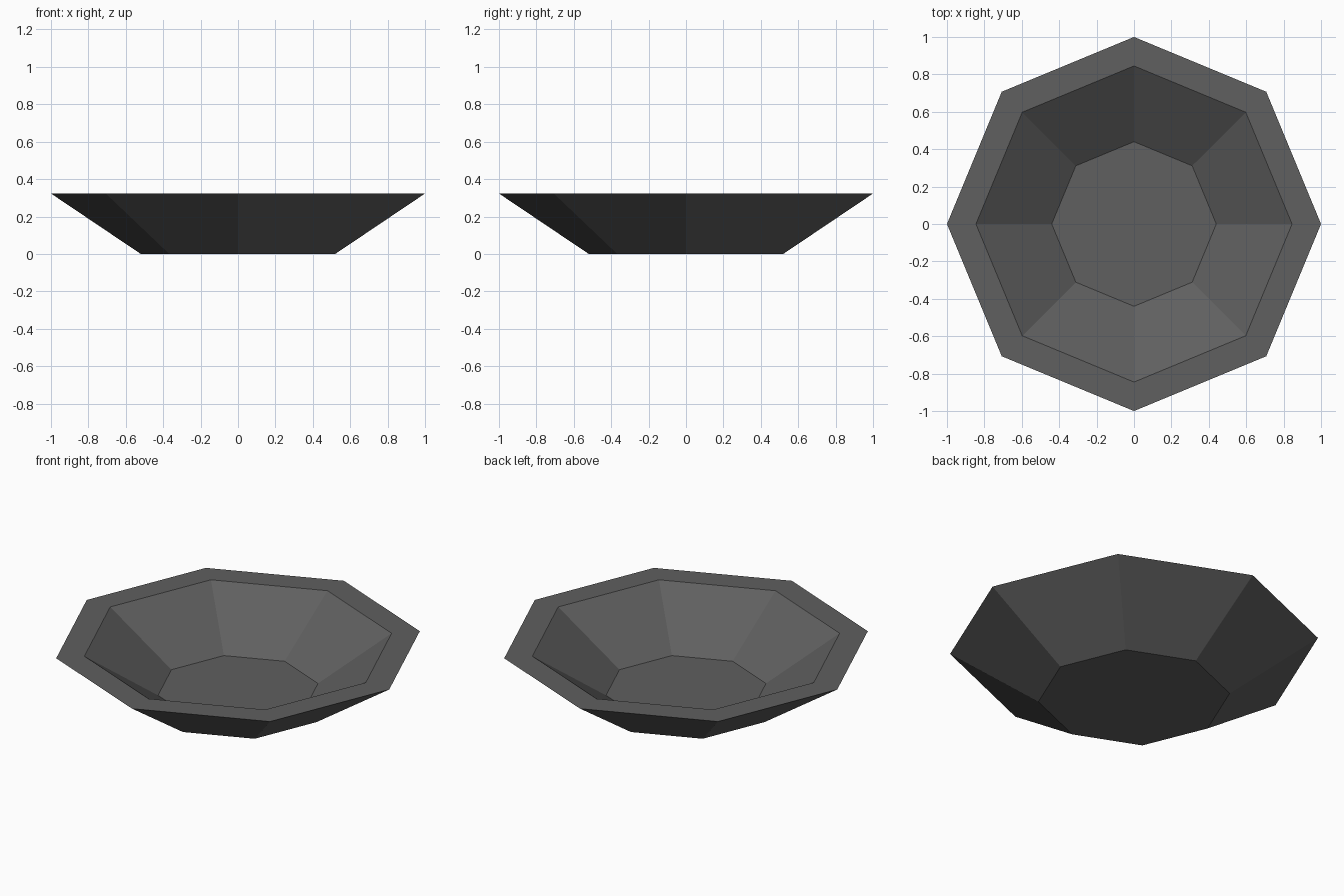
import bpy, bmesh, math

if "Cube" in bpy.data.objects:
    bpy.data.objects.remove(bpy.data.objects["Cube"])

SIDES = 8
# (radius, height) from outer base, over the rim, to inner floor
PROFILE = [(0.52, 0.0), (1.0, 0.323), (0.845, 0.323), (0.44, 0.056)]

# dark grey material
mat = bpy.data.materials.new("dark_grey")
mat.diffuse_color = (0.115, 0.115, 0.115, 1)
mat.use_nodes = True
mat.node_tree.nodes["Principled BSDF"].inputs["Base Color"].default_value = mat.diffuse_color

# bowl: stacked octagon rings joined by flat walls
bm = bmesh.new()
rings = [[bm.verts.new((r * math.cos(2 * math.pi * i / SIDES),
                        r * math.sin(2 * math.pi * i / SIDES), z))
          for i in range(SIDES)] for r, z in PROFILE]
for a, b in zip(rings, rings[1:]):
    for i in range(SIDES):
        j = (i + 1) % SIDES
        bm.faces.new((a[i], a[j], b[j], b[i]))
bm.faces.new(rings[0][::-1])   # underside
bm.faces.new(rings[-1])        # inner floor
bmesh.ops.recalc_face_normals(bm, faces=bm.faces)

mesh = bpy.data.meshes.new("bowl")
bm.to_mesh(mesh)
bm.free()
mesh.materials.append(mat)
bpy.context.collection.objects.link(bpy.data.objects.new("bowl", mesh))
